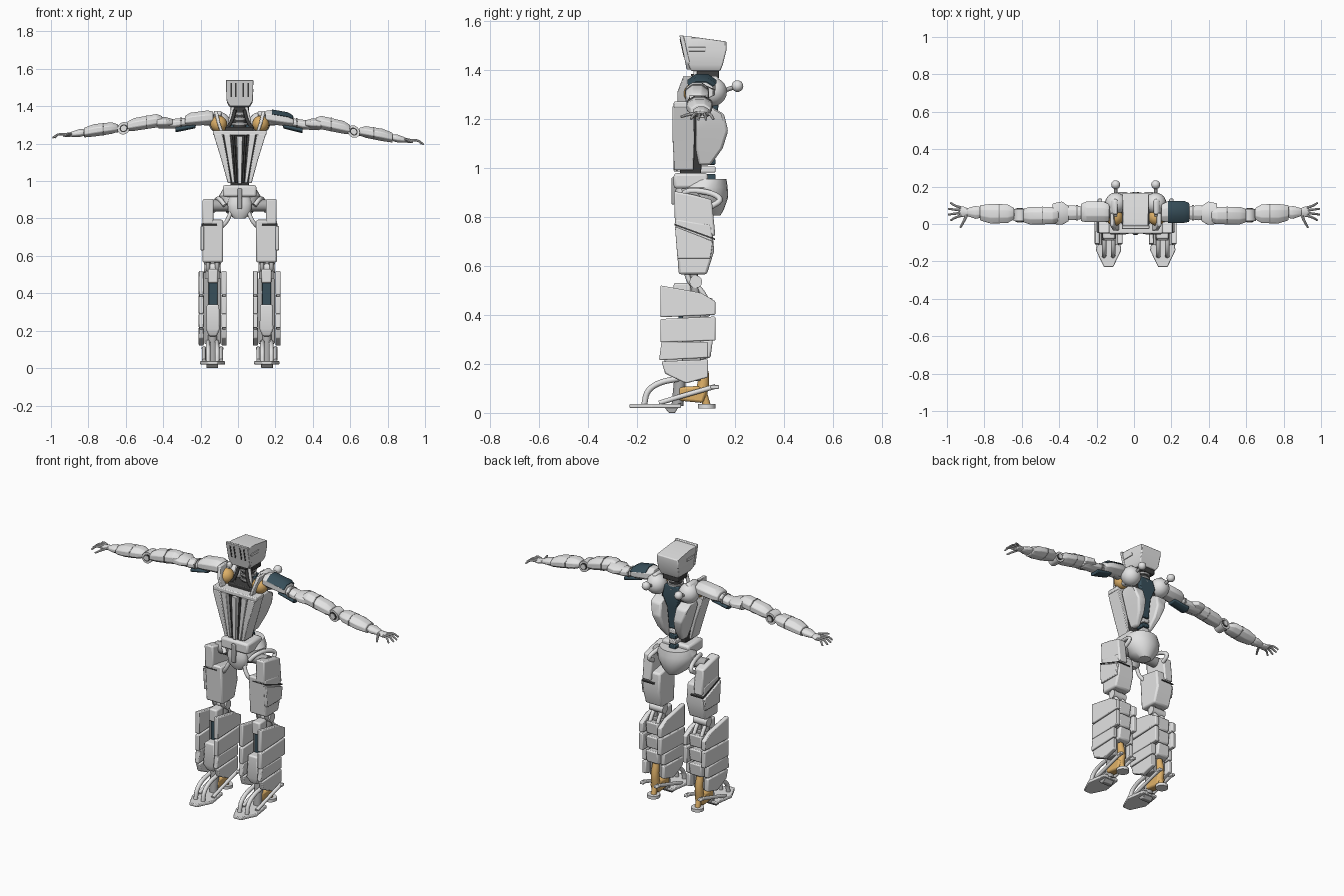
import bpy, bmesh
from math import sin, cos, pi, radians
from mathutils import Vector

cube = bpy.data.objects.get("Cube")
if cube:
    bpy.data.objects.remove(cube)


def material(name, *rgb):
    mat = bpy.data.materials.new(name)
    mat.use_nodes = True
    mat.diffuse_color = (*rgb, 1)
    mat.node_tree.nodes["Principled BSDF"].inputs["Base Color"].default_value = (*rgb, 1)
    return mat


GREY = material("light grey armour", .77, .77, .77)
STEEL = material("mid grey steel", .42, .42, .42)
DARK = material("dark frame", .05, .05, .05)
BLUE = material("dark slate blue", .04, .08, .105)
GOLD = material("gold", .74, .44, .14)

PAIR = (1, -1)
ARM_LINE = {1: (1.36, .155), -1: (1.35, .11)}   # shoulder height and droop
OFFSET = .009                                   # body sits slightly to its left
parts = []


def loft(name, mat, rings, bevel=0, sides=(1,), arm=False):
    """Skin a row of closed rings, once for each requested side."""
    for side in sides:
        height, droop = ARM_LINE[side] if arm else (0, 0)
        bm = bmesh.new()
        rows = [[bm.verts.new((p[0] * side + OFFSET * (1 - p[0] if arm else 1), p[1],
                               p[2] + height - droop * p[0])) for p in ring] for ring in rings]
        for a, b in zip(rows, rows[1:]):
            for i in range(len(a)):
                j = (i + 1) % len(a)
                bm.faces.new((a[i], a[j], b[j], b[i]))
        bm.faces.new(rows[0])
        bm.faces.new(rows[-1])
        bmesh.ops.recalc_face_normals(bm, faces=bm.faces)
        label = name if len(sides) == 1 else ("left_" if side > 0 else "right_") + name
        mesh = bpy.data.meshes.new(label)
        bm.to_mesh(mesh)
        bm.free()
        mesh.materials.append(mat)
        obj = bpy.data.objects.new(label, mesh)
        bpy.context.collection.objects.link(obj)
        if bevel:
            mod = obj.modifiers.new("edge", 'BEVEL')
            mod.width, mod.segments = bevel, 2
        parts.append(obj)


def stack(name, mat, sections, bevel=.005, **kw):
    """Rectangular sections (z, x0, x1, y0, y1) from bottom to top."""
    loft(name, mat, [[(a, c, z), (b, c, z), (b, d, z), (a, d, z)]
                     for z, a, b, c, d in sections], bevel, **kw)


def box(name, mat, xs, ys, zs, bevel=.005, **kw):
    stack(name, mat, [(z, *xs, *ys) for z in zs], bevel, **kw)


def slab(name, mat, xs, outline, bevel=.005, **kw):
    """Side outline of (y, z) points given thickness along x."""
    loft(name, mat, [[(x, y, z) for y, z in outline] for x in xs], bevel, **kw)


def bowl(name, mat, sections, n=24, **kw):
    """Oval sections (z, y, rx, ry) about the centre line."""
    turn = [2 * pi * i / n for i in range(n)]
    loft(name, mat, [[(rx * cos(t), y + ry * sin(t), z) for t in turn]
                     for z, y, rx, ry in sections], **kw)


def arc(x, y, ry, rz, dz, corners, n=8):
    """Corner points of an n-sided arm section."""
    grow = 1 / cos(pi / n)
    return [(x, y + ry * grow * cos(2 * pi * (i + .5) / n), dz + rz * grow * sin(2 * pi * (i + .5) / n))
            for i in corners]


def sleeve(name, mat, sections, bevel=.004):
    """Arm shell: sections (x, y, ry, rz, dz) along the arm line."""
    loft(name, mat, [arc(*s, range(8)) for s in sections], bevel, sides=PAIR, arm=True)


def tube(name, mat, path, radius, end=None, smooth=0, n=12, **kw):
    """Round bar along a path, optionally softened and tapered."""
    pts = [Vector(p) for p in path]
    for _ in range(smooth):
        mid = [p for a, b in zip(pts, pts[1:]) for p in (a.lerp(b, .25), a.lerp(b, .75))]
        pts = [pts[0]] + mid + [pts[-1]]
    end = radius if end is None else end
    last = (pts[1] - pts[0]).normalized()
    turn = last.to_track_quat('Z', 'Y')
    rings = []
    for i, p in enumerate(pts):
        way = (pts[min(i + 1, len(pts) - 1)] - pts[max(i - 1, 0)]).normalized()
        turn = last.rotation_difference(way) @ turn
        last = way
        r = radius + (end - radius) * i / (len(pts) - 1)
        rings.append([p + turn @ Vector((r * cos(2 * pi * k / n), r * sin(2 * pi * k / n), 0))
                      for k in range(n)])
    loft(name, mat, rings, **kw)


def ball(name, mat, centre, r, steps=10, n=18, **kw):
    x, y, z = centre
    tilt = [pi * (i + .02) / (steps + .04) for i in range(steps + 1)]
    loft(name, mat, [[(x + r * sin(a) * cos(2 * pi * k / n), y + r * sin(a) * sin(2 * pi * k / n),
                       z - r * cos(a)) for k in range(n)] for a in tilt], **kw)


# Head: helmet, slotted visor, jaw and neck
stack("helmet", GREY, [(1.395, -.055, .055, .02, .14), (1.42, -.068, .068, .01, .15),
                       (1.48, -.07, .07, 0, .165), (1.515, -.07, .07, -.01, .165),
                       (1.535, -.066, .066, -.02, .02)])
stack("visor", GREY, [(1.4, -.052, .052, .003, .025), (1.43, -.071, .071, -.003, .015),
                      (1.54, -.073, .073, -.027, -.01)], .003)
for i, x in enumerate((-.045, -.02, .02, .045)):
    stack(f"visor_slot_{i}", DARK, [(1.45, x - .004, x + .004, -.009, 0),
                                    (1.525, x - .004, x + .004, -.026, -.018)], 0)
box("temple_rail", GREY, (.066, .074), (.01, .08), (1.475, 1.492), .002, sides=PAIR)
box("jaw", DARK, (-.05, .05), (.045, .135), (1.365, 1.4))
tube("neck", DARK, [(0, .08, 1.25), (0, .085, 1.38)], .036)
for i in range(3):
    z = 1.3 + .027 * i
    bowl(f"neck_ring_{i}", STEEL, [(z, .085, .046, .044), (z + .012, .085, .046, .044)])
tube("neck_cable", DARK, [(.025, .03, 1.38), (.04, .02, 1.32), (.07, .02, 1.28)], .009,
     smooth=2, sides=PAIR)
tube("neck_strut", GREY, [(.035, .04, 1.4), (.05, .035, 1.33), (.06, .02, 1.26)], .009, sides=PAIR)
box("neck_base", DARK, (-.075, .075), (0, .11), (1.24, 1.29))

# Chest: dark core with splayed ribs and pistons
stack("chest_core", DARK, [(.96, -.045, .045, -.025, .06), (1.25, -.1, .1, -.025, .08)])
stack("breast_strip", GREY, [(.985, -.01, .01, -.05, -.02), (1.24, -.016, .016, -.055, -.02)], .003)
stack("inner_rib", GREY, [(.99, .026, .042, -.05, 0), (1.25, .05, .086, -.055, 0)], .003, sides=PAIR)
stack("outer_rib", GREY, [(.99, .045, .064, -.048, .03), (1.12, .066, .1, -.055, .035),
                          (1.25, .091, .14, -.055, .03)], .004, sides=PAIR)
tube("chest_piston", DARK, [(.018, -.035, .99), (.033, -.04, 1.25)], .006, sides=PAIR)
box("chest_lip", GREY, (-.143, .143), (-.05, .03), (1.245, 1.27))
stack("back_plate", GREY, [(1.01, .03, .058, .05, .1), (1.08, .036, .08, .04, .15),
                           (1.15, .042, .1, .04, .172), (1.22, .048, .12, .04, .155),
                           (1.25, .05, .118, .05, .1)], .01, sides=PAIR)

# Spine
stack("spine_shield", BLUE, [(1.09, -.022, .022, .07, .12), (1.2, -.03, .03, .07, .125),
                             (1.27, -.055, .055, .07, .135), (1.33, -.045, .045, .08, .125)])
for i in range(5):
    z = .95 + .031 * i
    box(f"vertebra_{i}", GREY if i % 2 else BLUE, (-.022, .022), (.05, .12), (z, z + .024), .004)

# Shoulder girdle with gold joints and rear knobs
stack("collar", GREY, [(1.265, .09, .13, .05, .11), (1.33, .1, .15, .05, .14),
                       (1.375, .095, .12, .05, .13)], .01, sides=PAIR)
stack("collar_fin", GREY, [(1.265, .088, .106, -.035, 0), (1.31, .104, .122, -.035, .01),
                           (1.375, .118, .138, -.01, .06)], .004, sides=PAIR)
ball("shoulder_blade_dome", GREY, (.106, .11, 1.31), .058, sides=PAIR)
ball("shoulder_joint", GOLD, (.112, .035, 1.305), .045, sides=PAIR)
tube("shoulder_axle", STEEL, [(.1, .055, 1.325), (.19, .055, 1.325)], .028, sides=PAIR)
tube("knob_stem", STEEL, [(.107, .14, 1.31), (.107, .21, 1.333)], .009, sides=PAIR)
ball("knob", GREY, (.107, .21, 1.333), .024, sides=PAIR)

# Arms
sleeve("shoulder_cap", GREY, [(.14, .06, .045, .032, .005), (.17, .065, .055, .038, .008),
                              (.26, .065, .055, .036, .008), (.29, .062, .046, .026, .005)])
patch = [(.175, .065, .055, .038, .008), (.26, .065, .055, .036, .008), (.287, .062, .047, .027, .005)]
top = range(4)
loft("left_shoulder_patch", BLUE, [arc(x, y, ry + .004, rz + .004, dz, top)
                                   + arc(x, y, ry - .003, rz - .003, dz, reversed(top))
                                   for x, y, ry, rz, dz in patch], arm=True)
sleeve("underarm_pad", BLUE, [(.235, .06, .03, .012, -.03), (.34, .06, .034, .016, -.036)])
sleeve("bicep", GREY, [(.27, .06, .032, .022, -.003), (.34, .06, .04, .026, -.005),
                       (.43, .06, .034, .022, 0)])
sleeve("bicep_band", STEEL, [(.305, .06, .042, .028, -.004), (.315, .06, .042, .028, -.004)], 0)
sleeve("arm_guard", GREY, [(.355, .055, .04, .018, .002), (.39, .058, .062, .027, .008),
                           (.44, .055, .055, .03, .014)])
sleeve("upper_arm", GREY, [(.41, .047, .036, .027, .015), (.44, .045, .046, .036, .021),
                           (.56, .045, .047, .034, .014), (.595, .045, .036, .025, .008)])
sleeve("upper_arm_band", STEEL, [(.49, .045, .048, .037, .019), (.497, .045, .048, .037, .019)], 0)
tube("elbow_link", STEEL, [(.58, .05, 0), (.68, .05, 0)], .018, sides=PAIR, arm=True)
tube("elbow_disc", GREY, [(.615, .015, 0), (.615, .08, 0)], .033, n=20, sides=PAIR, arm=True)
tube("elbow_ring", DARK, [(.615, .012, 0), (.615, .083, 0)], .021, n=20, sides=PAIR, arm=True)
tube("elbow_cap", GREY, [(.615, .009, 0), (.615, .086, 0)], .015, sides=PAIR, arm=True)
sleeve("forearm", GREY, [(.645, .055, .03, .02, .004), (.68, .055, .05, .031, .008),
                         (.77, .055, .052, .033, .006), (.825, .06, .04, .026, 0)])
sleeve("forearm_band", STEEL, [(.72, .055, .053, .033, .007), (.726, .055, .053, .033, .007)], 0)
sleeve("wrist", GREY, [(.825, .062, .03, .018, 0), (.85, .062, .034, .021, 0),
                       (.895, .064, .02, .013, -.002)])
sleeve("palm", GREY, [(.885, .064, .018, .012, -.002), (.915, .066, .028, .012, -.003),
                      (.935, .066, .026, .009, -.003)])
for i in range(4):
    fan = i - 1.5
    reach = .998 - .012 * abs(fan)
    tube(f"finger_{i}", GREY, [(.925, .066 + .014 * fan, 0), (.96, .066 + .022 * fan, .008),
                               (reach, .066 + .031 * fan, -.01)], .0075, .005, 1, 8,
         sides=PAIR, arm=True)
tube("thumb", GREY, [(.895, .05, 0), (.91, .015, 0), (.93, -.02, -.008)], .009, .005, 1, 8,
     sides=PAIR, arm=True)

# Pelvis
box("waist_block", GREY, (-.09, .09), (-.05, .09), (.915, .978), .012)
bowl("hip_bowl", GREY, [(.805, .1, .035, .04), (.83, .085, .07, .07), (.88, .068, .105, .104),
                        (.92, .07, .112, .1), (.955, .085, .09, .08)])
bowl("front_hub", GREY, [(.8, -.01, .03, .02), (.83, -.015, .06, .03),
                         (.88, -.015, .065, .035), (.92, -.01, .055, .03)])
box("waist_post", STEEL, (-.012, .012), (-.06, -.03), (.85, .96))
tube("hip_axle", STEEL, [(.05, .03, .87), (.17, .03, .87)], .032, sides=PAIR)
tube("hip_hose", GREY, [(.045, -.02, .84), (.065, -.03, .79), (.09, -.02, .76), (.13, 0, .73)],
     .011, smooth=2, sides=PAIR)
tube("hip_loop", GREY, [(.08, -.02, .87), (.11, 0, .91), (.125, .1, .9), (.14, .15, .87), (.14, .1, .84)],
     .012, smooth=2, sides=PAIR)

# Thighs and knees
slab("upper_thigh", GREY, (.14, .198), [(-.05, .905), (.03, .89), (.105, .87), (.12, .72), (-.045, .77)],
     .008, sides=PAIR)
slab("lower_thigh", GREY, (.088, .2), [(-.045, .795), (.105, .77), (.115, .66), (.085, .565), (-.03, .565)],
     .01, sides=PAIR)
slab("thigh_panel", GREY, (.19, .21), [(-.045, .76), (.11, .7), (.1, .63), (-.035, .63)],
     .004, sides=PAIR)
slab("thigh_seam", DARK, (.12, .203), [(-.047, .772), (.118, .712), (.118, .705), (-.047, .765)],
     0, sides=PAIR)
for x in (.12, .17):
    tube(f"knee_rod_{x}", STEEL, [(x, .03, .6), (x, .04, .46)], .017, sides=PAIR)
    tube(f"knee_hose_{x}", GREY, [(x, 0, .58), (x, .015, .53), (x, .055, .51), (x, .085, .46)],
         .011, smooth=2, sides=PAIR)
tube("knee_axle", GREY, [(.1, .04, .535), (.19, .04, .535)], .026, sides=PAIR)

# Shins: recessed blue core, slanted calf blocks, layered side plates
box("shin_core", STEEL, (.1, .188), (-.015, .06), (.13, .48), sides=PAIR)
box("shin_inlay", BLUE, (.118, .168), (-.03, 0), (.335, .46), sides=PAIR)
box("knee_guard", GREY, (.116, .17), (-.05, .02), (.455, .53), .008, sides=PAIR)
stack("shin_guard", GREY, [(.17, .122, .165, -.07, -.01), (.21, .106, .18, -.088, -.01),
                           (.34, .11, .176, -.08, -.01)], .008, sides=PAIR)
for i in range(3):
    z = .21 + .085 * i
    slab(f"calf_block_{i}", GREY, (.102, .184), [(.03, z), (.1, z + .015), (.11, z + .09), (.03, z + .075)],
         .008, sides=PAIR)
for label, x in (("inner", .07), ("outer", .192)):
    xs = (x, x + .027)
    slab(label + "_top_plate", GREY, xs, [(-.105, .52), (.06, .49), (.12, .455), (.12, .4), (-.105, .39)],
         sides=PAIR)
    slab(label + "_middle_plate", GREY, xs, [(-.105, .383), (.12, .393), (.12, .295), (-.105, .288)],
         sides=PAIR)
    slab(label + "_low_plate", GREY, xs, [(-.1, .29), (.09, .29), (.09, .225), (-.11, .215)], sides=PAIR)
    slab(label + "_ankle_plate", GREY, xs, [(-.1, .21), (.09, .218), (.09, .145), (0, .12), (-.085, .16)],
         sides=PAIR)

# Feet
MID = .145
tube("ankle_post", STEEL, [(MID, -.035, .03), (MID, -.02, .18)], .024, sides=PAIR)
slab("ankle_block", GOLD, (.12, .172), [(-.03, .05), (.07, .04), (.085, .09), (.05, .11), (-.03, .105)],
     .01, sides=PAIR)
tube("ankle_tendon", GOLD, [(MID, .06, .07), (MID, .075, .14), (MID, .06, .21)], .026, .02, 1, sides=PAIR)
toe = [(.025, -.23), (.068, -.14), (.05, -.02)]
outline = [(MID - x, y) for x, y in toe] + [(MID + x, y) for x, y in reversed(toe)]
loft("toe_plate", GREY, [[(x, y, z) for x, y in outline] for z in (.02, .037)], .004, sides=PAIR)
slab("sole_block", STEEL, (.115, .178), [(-.09, .025), (-.07, 0), (-.045, 0), (-.02, .04)], .003, sides=PAIR)
tube("heel_pad", GREY, [(MID, .085, .018), (MID, .085, .036)], .036, n=18, sides=PAIR)
tube("heel_post", GOLD, [(MID, .085, .03), (MID, .07, .08)], .016, sides=PAIR)
for label, way in (("inner", -1), ("outer", 1)):
    x = MID + .024 * way
    tube(label + "_arch", GREY, [(x, -.17, .035), (x, -.16, .09), (x, -.11, .125), (x, -.03, .14)],
         .012, smooth=2, sides=PAIR)
    x = MID + .046 * way
    tube(label + "_foot_strut", GREY, [(x, -.11, .04), (x, -.03, .065), (x, .12, .108)], .01,
         smooth=1, sides=PAIR)
    box(label + "_strut_end", GREY, (x - .012, x + .012), (.1, .135), (.098, .113), .004, sides=PAIR)

# Smooth shading with sharp edges kept
bpy.ops.object.select_all(action='DESELECT')
for obj in parts:
    obj.select_set(True)
bpy.context.view_layer.objects.active = parts[0]
bpy.ops.object.shade_smooth_by_angle(angle=radians(35))
